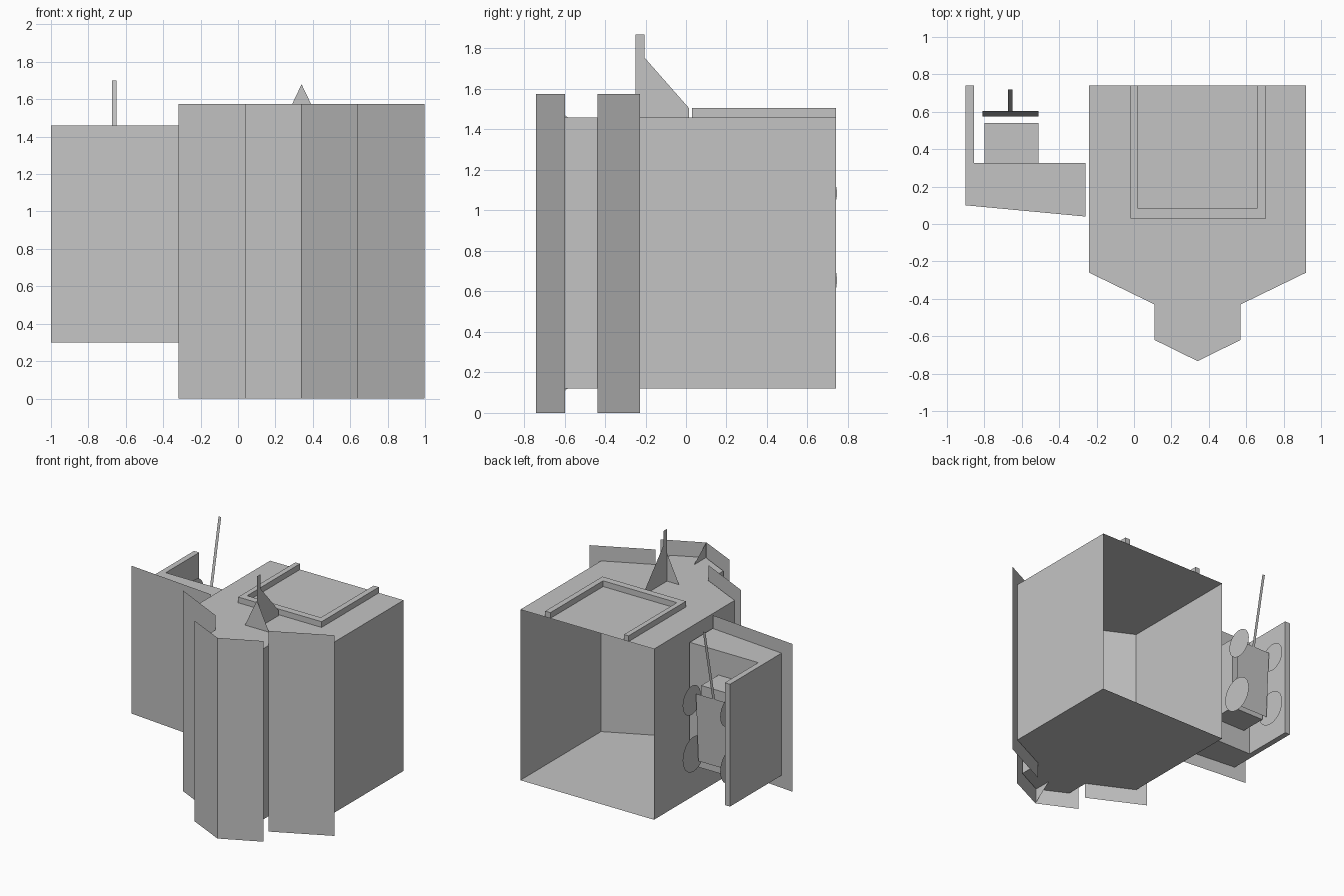
import bpy
import bmesh
from math import sin, cos, tau

cube = bpy.data.objects.get("Cube")
if cube:
    bpy.data.objects.remove(cube, do_unlink=True)

grey = bpy.data.materials.new("plain grey")
grey.use_nodes = True
grey.diffuse_color = (0.55, 0.55, 0.55, 1)
grey.node_tree.nodes["Principled BSDF"].inputs["Base Color"].default_value = grey.diffuse_color


def finish(name, bm):
    mesh = bpy.data.meshes.new(name)
    bm.to_mesh(mesh)
    bm.free()
    mesh.materials.append(grey)
    obj = bpy.data.objects.new(name, mesh)
    bpy.context.collection.objects.link(obj)
    return obj


def sheet(name, points):
    """Single thin panel from its outline."""
    bm = bmesh.new()
    bm.faces.new([bm.verts.new(p) for p in points])
    return finish(name, bm)


def prism(name, outline, bottom, top, open_back=False):
    """Upright prism; the closing side can be left open."""
    bm = bmesh.new()
    low = [bm.verts.new((x, y, bottom)) for x, y in outline]
    high = [bm.verts.new((x, y, top)) for x, y in outline]
    bm.faces.new(low[::-1])
    bm.faces.new(high)
    n = len(outline)
    for i in range(n - 1 if open_back else n):
        j = (i + 1) % n
        bm.faces.new((low[i], low[j], high[j], high[i]))
    if not open_back:
        bmesh.ops.recalc_face_normals(bm, faces=bm.faces)
    return finish(name, bm)


def wall(name, a, b, bottom, top):
    """Upright thin panel between two plan points."""
    return sheet(name, [(*a, bottom), (*b, bottom), (*b, top), (*a, top)])


def disc(name, x, y, z, radius, sides=24):
    return sheet(name, [(x, y + radius * cos(tau * i / sides), z + radius * sin(tau * i / sides))
                        for i in range(sides)])


# Main shell, open at the back
MID, BACK = 0.34, 0.74
FLOOR, ROOF, PLATE_TOP = 0.12, 1.46, 1.575
half = [(0.58, BACK), (0.58, -0.26), (0.23, -0.43), (0.23, -0.62)]
outline = [(MID - x, y) for x, y in half] + [(MID, -0.733)] + [(MID + x, y) for x, y in reversed(half)]
prism("main_shell", outline, FLOOR, ROOF, open_back=True)

# Tall front plates on both sides of the centre line
for side, word in ((-1, "right"), (1, "left")):
    wall("nose_plate_" + word, (MID, -0.741), (MID + side * 0.3, -0.597), 0, PLATE_TOP)
    wall("shoulder_plate_" + word, (MID + side * 0.23, -0.437), (MID + side * 0.657, -0.228), 0, PLATE_TOP)

# Small gussets behind the nose plates
for word, base, tip in (("upper", ROOF, PLATE_TOP), ("lower", FLOOR, 0.005)):
    sheet("nose_gusset_" + word, [(MID, -0.735, base), (MID, -0.585, base), (MID, -0.735, tip)])

# U shaped rail on the roof
prism("roof_rail", [(-0.02, BACK), (-0.02, 0.03), (0.705, 0.03), (0.705, BACK),
                    (0.66, BACK), (0.66, 0.085), (0.02, 0.085), (0.02, BACK)], ROOF, 1.505)

# Roof fin with a crossing brace
sheet("roof_fin", [(MID, y, z) for y, z in (
    (-0.25, ROOF), (0.015, ROOF), (0.015, 1.505), (-0.205, 1.755), (-0.205, 1.87), (-0.25, 1.87))])
sheet("fin_brace", [(MID - 0.105, -0.25, ROOF), (MID + 0.105, -0.25, ROOF), (MID, -0.25, 1.68)])

# Side module with its outer wall and front plate
prism("side_module", [(-0.9, 0.1), (-0.26, 0.04), (-0.26, 0.325), (-0.855, 0.325),
                      (-0.855, BACK), (-0.9, BACK)], 0.4, 1.36)
wall("side_front_plate", (-1, 0.105), (-0.26, 0.034), 0.3, ROOF)

# Equipment box with a leaning back panel and mast
prism("equipment_box", [(-0.8, 0.325), (-0.51, 0.325), (-0.51, 0.54), (-0.8, 0.54)], 0.58, 1.17)
sheet("leaning_panel", [(-0.51, 0.575, 0.59), (-0.81, 0.575, 0.59),
                        (-0.81, 0.605, 1.13), (-0.51, 0.605, 1.13)])
sheet("mast", [(-0.65, 0.6, 1.12), (-0.673, 0.6, 1.12), (-0.673, 0.72, 1.7), (-0.65, 0.72, 1.7)])

# Discs on both sides of the panel
for x, word in ((-0.494, "left"), (-0.82, "right")):
    disc("upper_disc_" + word, x, 0.634, 1.085, 0.113)
    disc("lower_disc_" + word, x, 0.61, 0.655, 0.137)
